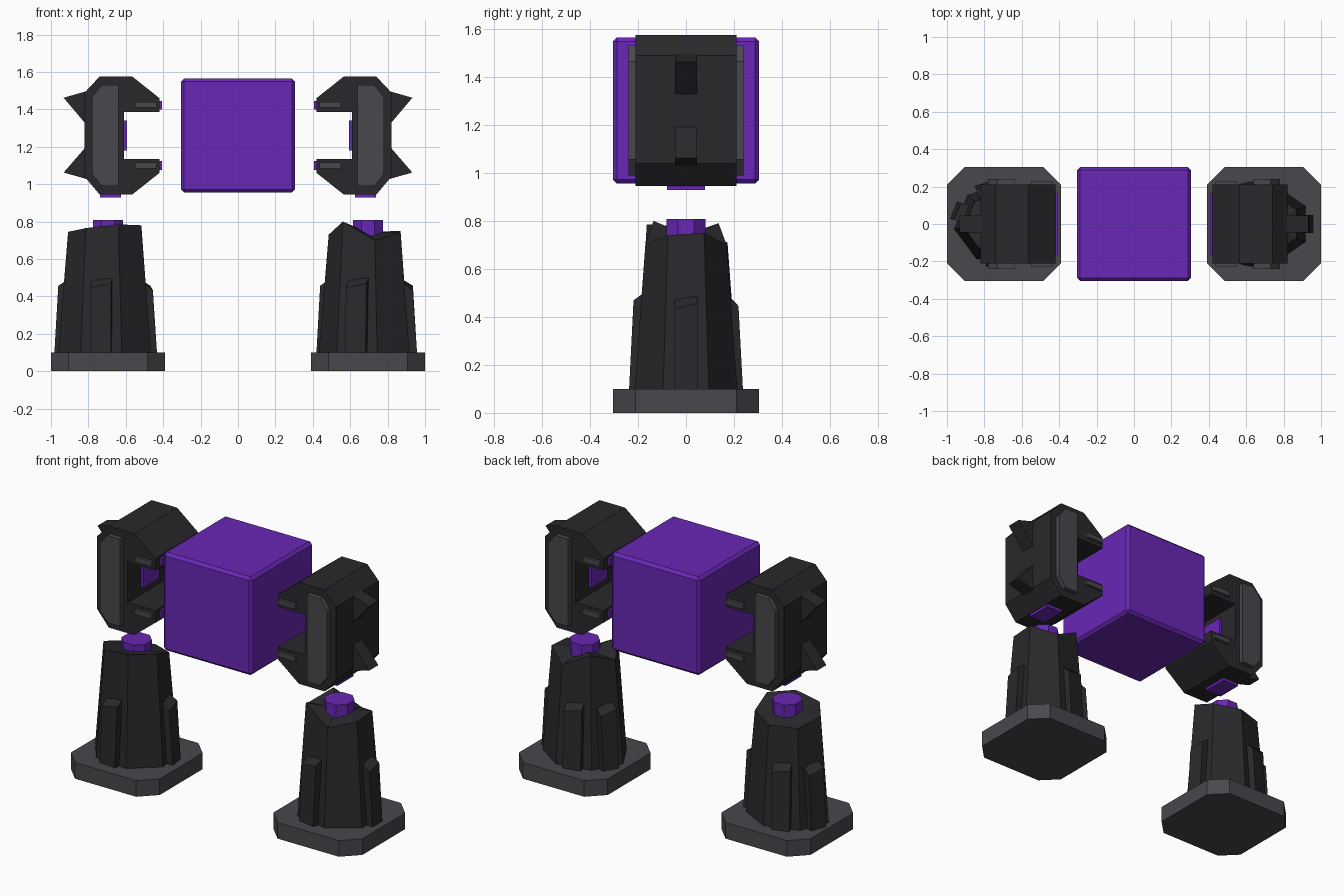
import bpy, bmesh
from math import sin, cos, pi, radians

if "Cube" in bpy.data.objects:
    bpy.data.objects.remove(bpy.data.objects["Cube"])


def material(name, rgb):
    m = bpy.data.materials.new(name)
    m.diffuse_color = (*rgb, 1)
    m.use_nodes = True
    m.node_tree.nodes["Principled BSDF"].inputs["Base Color"].default_value = m.diffuse_color
    return m


DARK = material("dark_stone", (0.022, 0.022, 0.025))
GREY = material("grey_plate", (0.065, 0.065, 0.075))
PURPLE = material("purple_glow", (0.14, 0.02, 0.46))


def finish(name, bm, mat):
    bmesh.ops.recalc_face_normals(bm, faces=bm.faces)
    me = bpy.data.meshes.new(name)
    bm.to_mesh(me)
    bm.free()
    me.materials.append(mat)
    ob = bpy.data.objects.new(name, me)
    bpy.context.collection.objects.link(ob)
    return ob


def loft(name, bottom, top, mat):
    """Closed solid between two rings of 3D points."""
    bm = bmesh.new()
    a = [bm.verts.new(p) for p in bottom]
    b = [bm.verts.new(p) for p in top]
    n = len(a)
    bm.faces.new(a)
    bm.faces.new(b)
    for i in range(n):
        j = (i + 1) % n
        bm.faces.new((a[i], a[j], b[j], b[i]))
    return finish(name, bm, mat)


def slab(name, profile, y0, y1, side, mat):
    """Extrude an x-z profile along y, mirrored in x by side."""
    return loft(name, [(side * x, y0, z) for x, z in profile],
                [(side * x, y1, z) for x, z in profile], mat)


def rect(x0, x1, z0, z1):
    return [(x0, z0), (x1, z0), (x1, z1), (x0, z1)]


# Central cube
bm = bmesh.new()
bmesh.ops.create_cube(bm, size=0.61)
bmesh.ops.translate(bm, verts=bm.verts, vec=(0, 0, 1.26))
bmesh.ops.bevel(bm, geom=bm.edges[:], offset=0.017, segments=1, affect='EDGES')
finish("central_cube", bm, PURPLE)

CLAW = [(0.42, 1.46), (0.42, 1.385), (0.61, 1.385), (0.61, 1.135),
        (0.42, 1.135), (0.42, 1.06), (0.565, 0.945), (0.74, 0.945),
        (0.82, 1.04), (0.82, 1.49), (0.74, 1.575), (0.565, 1.575)]
PLATE = [(0.64, 0.99), (0.73, 0.99), (0.78, 1.055), (0.78, 1.465),
         (0.73, 1.53), (0.64, 1.53)]


def claw(side, tag):
    # C-shaped body
    slab(tag + "_claw", CLAW, -0.21, 0.21, side, DARK)
    # Plates and grip bars on both cheeks
    for s, face in ((-1, "front"), (1, "back")):
        slab(f"{tag}_{face}_plate", PLATE, s * 0.20, s * 0.24, side, GREY)
        for z0, z1, lv in ((1.41, 1.44, "upper"), (1.085, 1.115, "lower")):
            slab(f"{tag}_{face}_{lv}_bar", rect(0.435, 0.55, z0, z1),
                 s * 0.20, s * 0.227, side, GREY)
    # Outer spikes
    slab(tag + "_upper_spike", [(0.8, 1.50), (0.932, 1.462), (0.8, 1.305)],
         -0.045, 0.045, side, DARK)
    slab(tag + "_lower_spike", [(0.8, 1.215), (0.932, 1.062), (0.8, 1.025)],
         -0.045, 0.045, side, DARK)
    # Glowing pads: two tips, inner wall, underside
    slab(tag + "_upper_tip", rect(0.407, 0.43, 1.398, 1.445), -0.165, 0.165, side, PURPLE)
    slab(tag + "_lower_tip", rect(0.407, 0.43, 1.075, 1.123), -0.165, 0.165, side, PURPLE)
    slab(tag + "_inner_pad", rect(0.593, 0.62, 1.18, 1.34), -0.08, 0.08, side, PURPLE)
    slab(tag + "_under_pad", rect(0.625, 0.737, 0.928, 0.955), -0.08, 0.08, side, PURPLE)


def pedestal(tag, x0, cx, turn, heights):
    # Chamfered foot
    r, c = 0.305, 0.21
    ring = [(r, -c), (r, c), (c, r), (-c, r), (-r, c), (-r, -c), (-c, -r), (c, -r)]
    loft(tag + "_foot", [(x0 + x, y, 0) for x, y in ring],
         [(x0 + x, y, 0.1) for x, y in ring], GREY)

    # Tapered seven-sided rock with uneven rim and a sunken top
    ys = 0.86

    def at(rad, ang, z, off=0):
        return (cx + rad * cos(ang) - off * sin(ang),
                ys * (rad * sin(ang) + off * cos(ang)), z)

    angs = [radians(turn) + pi / 7 + i * 2 * pi / 7 for i in range(7)]
    bm = bmesh.new()
    lo = [bm.verts.new(at(0.255, a, 0.1)) for a in angs]
    hi = [bm.verts.new(at(0.202, a, h)) for a, h in zip(angs, heights)]
    mid = bm.verts.new((cx, 0, sum(heights) / 7))
    bm.faces.new(lo)
    for i in range(7):
        j = (i + 1) % 7
        bm.faces.new((lo[i], lo[j], hi[j], hi[i]))
        bm.faces.new((hi[i], hi[j], mid))
    finish(tag + "_rock", bm, DARK)

    # Ridges leaning on some faces
    for k, face in enumerate((0, 2, 3, 5)):
        a = radians(turn) + face * 2 * pi / 7
        w, top = 0.056, 0.445 + 0.012 * (k % 2)
        loft(f"{tag}_ridge_{k + 1}",
             [at(0.18, a, 0.1, -w), at(0.27, a, 0.1, -w),
              at(0.27, a, 0.1, w), at(0.18, a, 0.1, w)],
             [at(0.16, a, top + 0.055, -w), at(0.248, a, top - 0.012, -w),
              at(0.248, a, top + 0.012, w), at(0.16, a, top + 0.065, w)], DARK)

    # Glowing core
    oct8 = [(x0 + 0.088 * cos((i + .5) * pi / 4), 0.088 * sin((i + .5) * pi / 4))
            for i in range(8)]
    loft(tag + "_core", [(x, y, 0.6) for x, y in oct8],
         [(x, y, 0.808) for x, y in oct8], PURPLE)


claw(-1, "left")
claw(1, "right")
pedestal("right", 0.695, 0.687, 0, (0.75, 0.70, 0.79, 0.73, 0.80, 0.70, 0.74))
pedestal("left", -0.695, -0.708, 7, (0.73, 0.71, 0.71, 0.745, 0.765, 0.785, 0.78))
